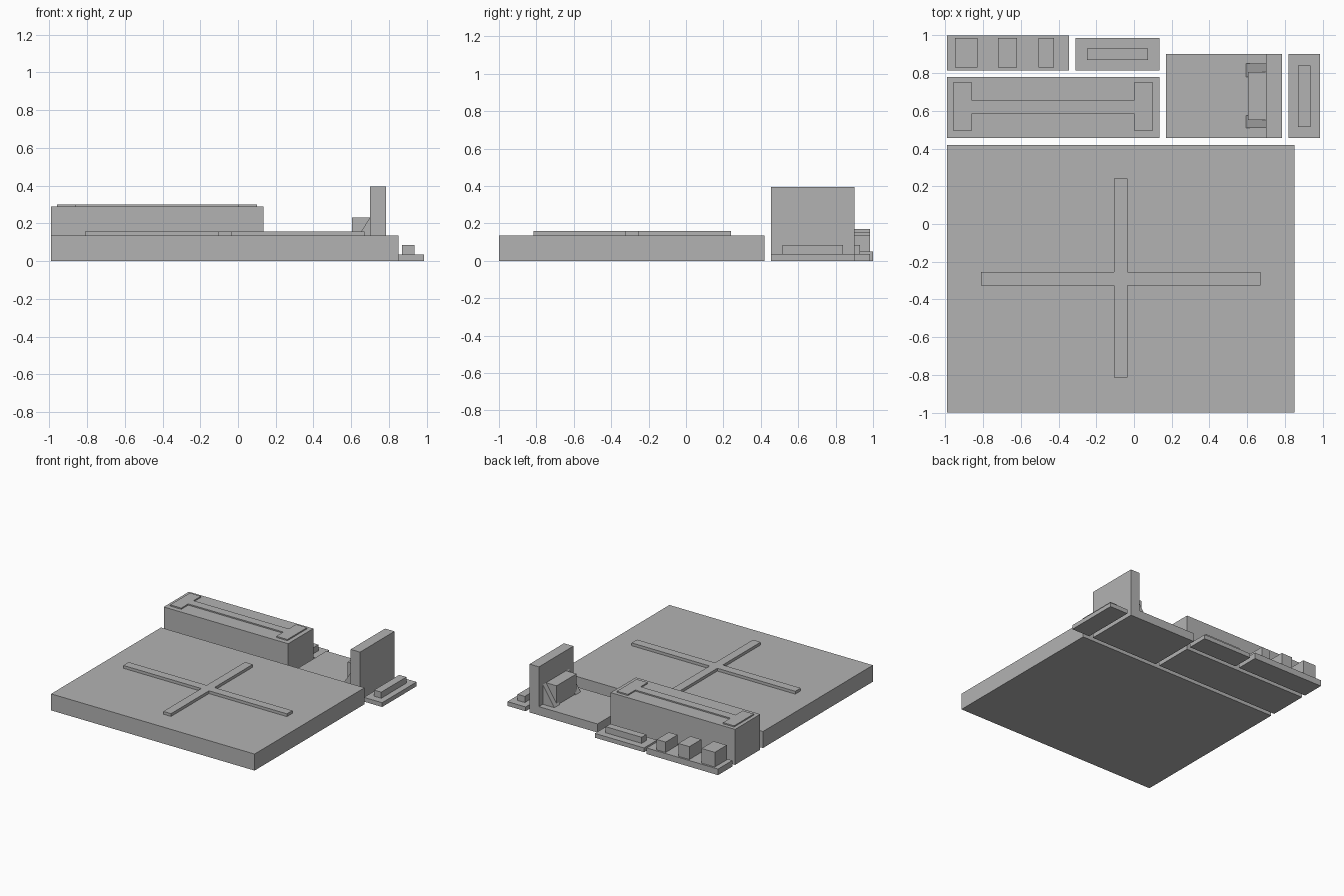
import bpy
import bmesh

if "Cube" in bpy.data.objects:
    bpy.data.objects.remove(bpy.data.objects["Cube"])

grey = bpy.data.materials.new("plain grey")
grey.diffuse_color = (0.45, 0.45, 0.45, 1)
grey.use_nodes = True
grey.node_tree.nodes["Principled BSDF"].inputs["Base Color"].default_value = grey.diffuse_color


def prism(name, outline, lo, hi, axis="z"):
    """Extrude a flat outline: (x, y) along z, or (x, z) along y."""
    def place(p, d):
        return (p[0], p[1], d) if axis == "z" else (p[0], d, p[1])
    bm = bmesh.new()
    face = bm.faces.new([bm.verts.new(place(p, lo)) for p in outline])
    ext = bmesh.ops.extrude_face_region(bm, geom=[face])
    verts = [g for g in ext["geom"] if isinstance(g, bmesh.types.BMVert)]
    offset = (0, 0, hi - lo) if axis == "z" else (0, hi - lo, 0)
    bmesh.ops.translate(bm, vec=offset, verts=verts)
    bmesh.ops.recalc_face_normals(bm, faces=bm.faces)
    mesh = bpy.data.meshes.new(name)
    bm.to_mesh(mesh)
    bm.free()
    mesh.materials.append(grey)
    obj = bpy.data.objects.new(name, mesh)
    bpy.context.collection.objects.link(obj)
    return obj


def box(name, x0, x1, y0, y1, z0, z1):
    return prism(name, [(x0, y0), (x1, y0), (x1, y1), (x0, y1)], z0, z1)


# Large slab with a raised cross
box("main_slab", -0.99, 0.85, -1.0, 0.42, 0, 0.135)
cx0, cx1, cy0, cy1 = -0.105, -0.035, -0.325, -0.255
prism("slab_cross", [
    (-0.81, cy0), (cx0, cy0), (cx0, -0.815), (cx1, -0.815),
    (cx1, cy0), (0.67, cy0), (0.67, cy1), (cx1, cy1),
    (cx1, 0.24), (cx0, 0.24), (cx0, cy1), (-0.81, cy1)], 0.135, 0.158)

# Long tall block with a shallow raised I shape
box("long_block", -0.99, 0.135, 0.455, 0.78, 0, 0.29)
prism("long_block_rib", [
    (-0.96, 0.495), (-0.86, 0.495), (-0.86, 0.585), (0.0, 0.585),
    (0.0, 0.495), (0.10, 0.495), (0.10, 0.75), (0.0, 0.75),
    (0.0, 0.655), (-0.86, 0.655), (-0.86, 0.75), (-0.96, 0.75)], 0.29, 0.30)

# Plate carrying three pegs of falling height
box("peg_plate", -0.99, -0.345, 0.815, 1.0, 0, 0.05)
for i, (x0, x1, top) in enumerate([(-0.95, -0.83, 0.17),
                                   (-0.72, -0.62, 0.155),
                                   (-0.505, -0.425, 0.135)]):
    box(f"peg_{i + 1}", x0, x1, 0.83, 0.985, 0.05, top)

# Two thin plates, each with one ridge
box("back_plate", -0.31, 0.135, 0.815, 0.985, 0, 0.035)
box("back_plate_ridge", -0.25, 0.075, 0.87, 0.93, 0.035, 0.085)
box("side_plate", 0.82, 0.985, 0.455, 0.90, 0, 0.035)
box("side_plate_ridge", 0.87, 0.935, 0.515, 0.84, 0.035, 0.085)

# L-shaped bracket: thin floor and upright wall in one profile
prism("bracket", [(0.17, 0), (0.785, 0), (0.785, 0.395), (0.70, 0.395),
                  (0.70, 0.07), (0.17, 0.07)], 0.455, 0.90, "y")
# Block against the wall, between two sloped gussets
box("bracket_block", 0.605, 0.70, 0.55, 0.807, 0.07, 0.23)
for side, y0, y1 in (("front", 0.51, 0.575), ("back", 0.78, 0.85)):
    prism(f"bracket_gusset_{side}",
          [(0.595, 0.07), (0.70, 0.07), (0.70, 0.23)], y0, y1, "y")
